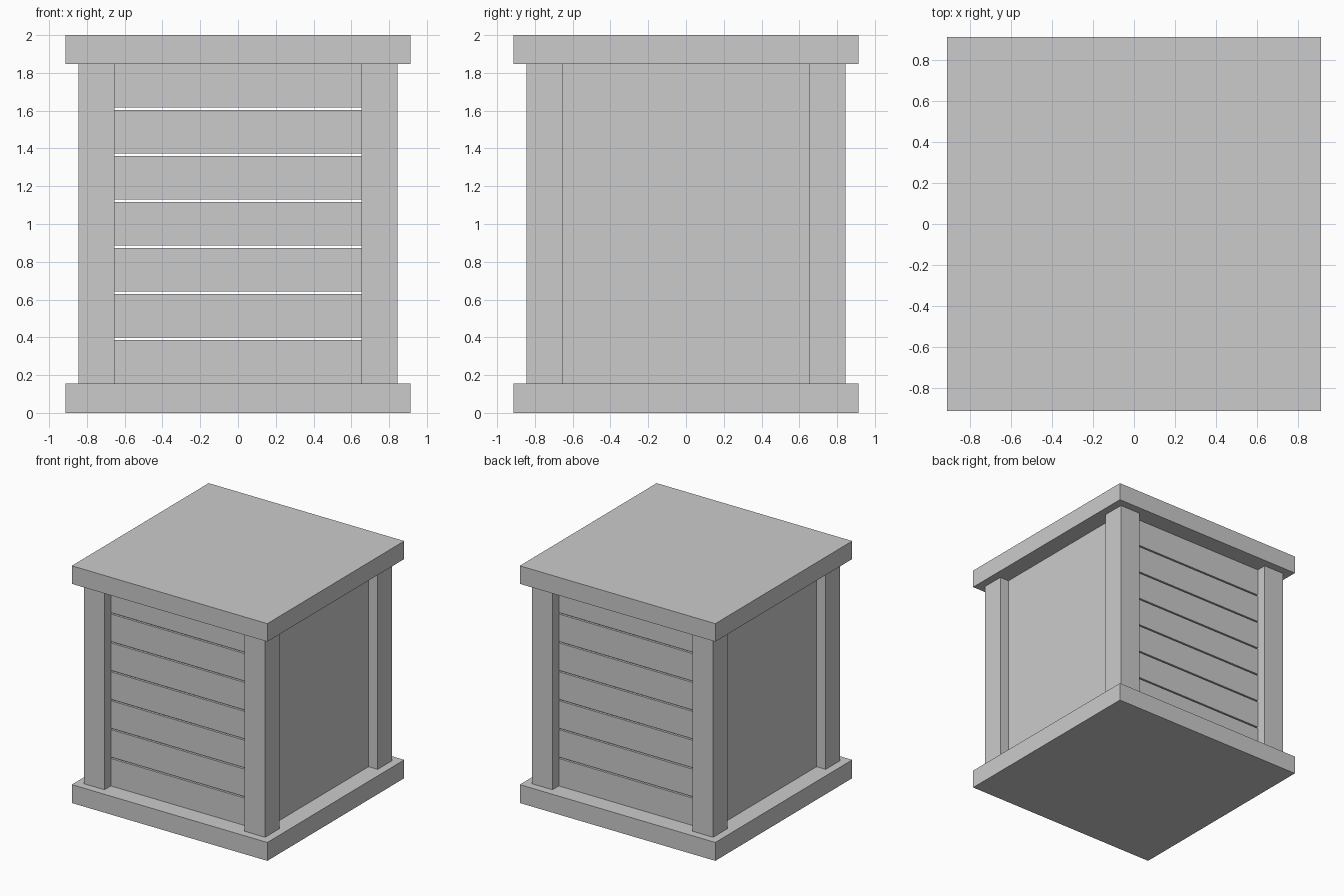
import bpy

cube = bpy.data.objects.get("Cube")
if cube:
    bpy.data.objects.remove(cube, do_unlink=True)

# Single plain grey
GREY = (0.6, 0.6, 0.6, 1.0)
mat = bpy.data.materials.new("plain grey")
mat.use_nodes = True
mat.diffuse_color = GREY
mat.node_tree.nodes["Principled BSDF"].inputs["Base Color"].default_value = GREY


def box(name, low, high):
    """Axis-aligned box between two corners."""
    centre = [(a + b) / 2 for a, b in zip(low, high)]
    bpy.ops.mesh.primitive_cube_add(size=1, location=centre)
    obj = bpy.context.object
    obj.name = name
    obj.scale = [b - a for a, b in zip(low, high)]
    bpy.ops.object.transform_apply(location=False, rotation=False, scale=True)
    obj.data.materials.append(mat)
    return obj


SLAB = 0.912                      # half width of base and lid
POST_OUT, POST_IN = 0.845, 0.654  # outer and inner post edges
WALL_OUT, WALL_IN = 0.76, 0.74    # wall faces, set back from the posts
FLOOR, CEILING = 0.155, 1.848
SLATS, GAP = 7, 0.012

# Base and lid
box("base", (-SLAB, -SLAB, 0), (SLAB, SLAB, FLOOR))
box("lid", (-SLAB, -SLAB, CEILING), (SLAB, SLAB, 2))

# Corner posts
for side, sx in (("left", 1), ("right", -1)):
    for end, sy in (("front", -1), ("back", 1)):
        x0, x1 = sorted((sx * POST_IN, sx * POST_OUT))
        y0, y1 = sorted((sy * POST_IN, sy * POST_OUT))
        box(f"{end}_{side}_post", (x0, y0, FLOOR), (x1, y1, CEILING))

# Solid side panels
for side, sx in (("left", 1), ("right", -1)):
    x0, x1 = sorted((sx * WALL_IN, sx * WALL_OUT))
    box(f"{side}_panel", (x0, -POST_IN, FLOOR), (x1, POST_IN, CEILING))

# Slatted front and back walls with open gaps
pitch = (CEILING - FLOOR + GAP) / SLATS
for end, sy in (("front", -1), ("back", 1)):
    y0, y1 = sorted((sy * WALL_IN, sy * WALL_OUT))
    for i in range(SLATS):
        z = FLOOR + i * pitch
        box(f"{end}_slat_{i + 1}", (-POST_IN, y0, z), (POST_IN, y1, z + pitch - GAP))
